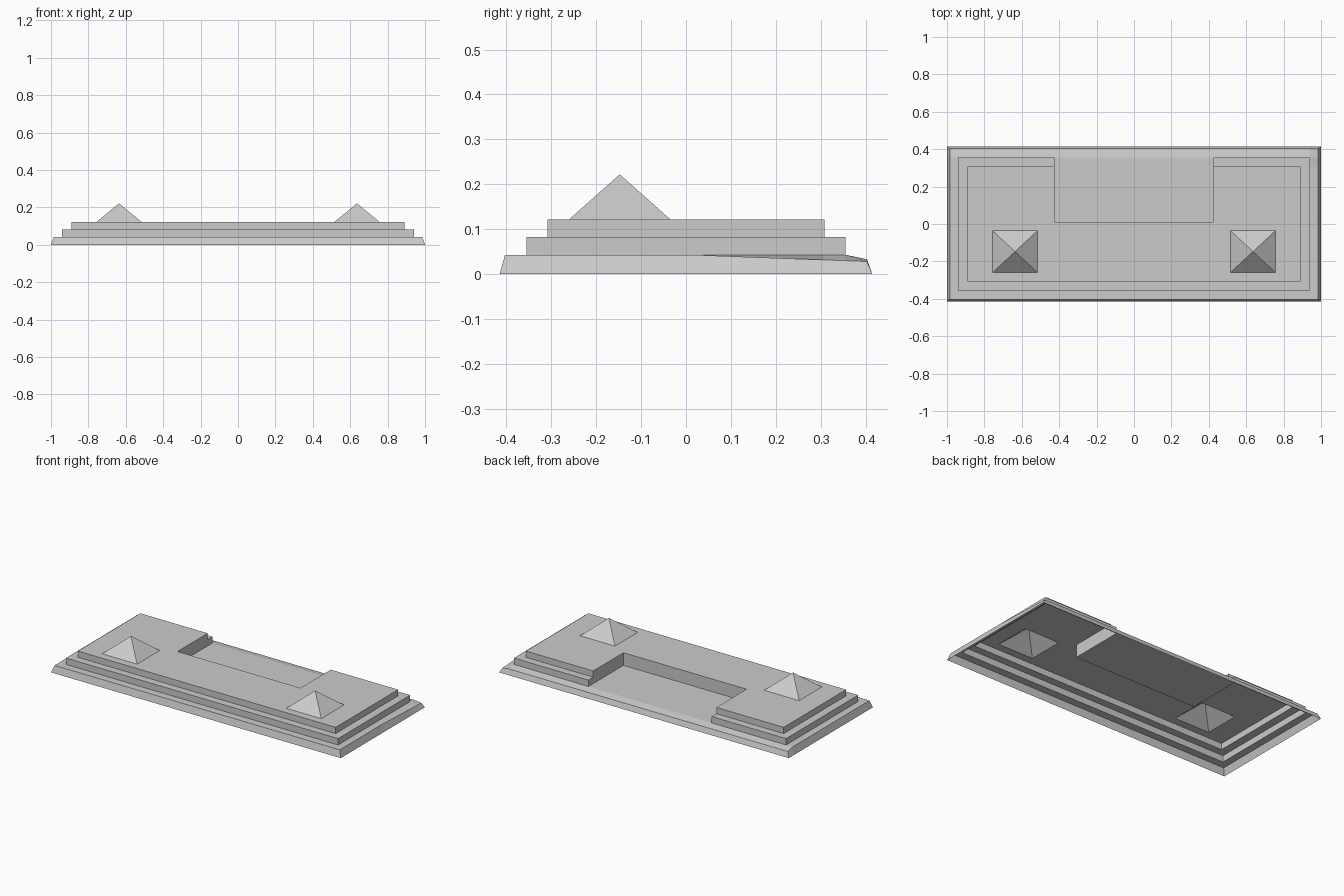
import bpy, bmesh

if "Cube" in bpy.data.objects:
    bpy.data.objects.remove(bpy.data.objects["Cube"])

# Plan grid lines and terrace heights (open-bottomed shell)
XS = [-0.985, -0.94, -0.89, -0.757, -0.515, -0.425, 0.425, 0.515, 0.757, 0.89, 0.94, 0.985]
YS = [-0.403, -0.355, -0.308, -0.26, -0.035, 0.01, 0.308, 0.355, 0.403]
LEVELS = [0.043, 0.083, 0.122]
APEX = 0.222


def level(x, y):
    if abs(x) < 0.425 and y > 0.01:          # notch open to the back
        return 0
    if abs(x) < 0.89 and abs(y) < 0.308:
        return 2
    if abs(x) < 0.94 and abs(y) < 0.355:
        return 1
    return 0


def point(x, y, lv):
    z = LEVELS[lv]
    if lv == 0 and y > 0.4:                  # back ledge slopes down
        z = 0.033
    if lv == 0 and x > 0.98 and y > 0.01:    # sagging back right edge
        z = 0.043 - 0.015 * (y - 0.01) / 0.393
    return (x, y, z)


bm = bmesh.new()


def face(*pts):
    bm.faces.new([bm.verts.new(p) for p in pts])


def wall(a, b, l0, l1):
    for k in range(min(l0, l1), max(l0, l1)):
        face(point(*a, k), point(*b, k), point(*b, k + 1), point(*a, k + 1))


mid = lambda v, i: (v[i] + v[i + 1]) / 2
nx, ny = len(XS) - 1, len(YS) - 1
for i in range(nx):
    for j in range(ny):
        x0, x1, y0, y1 = XS[i], XS[i + 1], YS[j], YS[j + 1]
        cx, cy = mid(XS, i), mid(YS, j)
        lv = level(cx, cy)
        ring = [point(x, y, lv) for x, y in ((x0, y0), (x1, y0), (x1, y1), (x0, y1))]
        # Pyramids replace two cells of the top terrace
        if 0.515 < abs(cx) < 0.757 and -0.26 < cy < -0.035:
            for k in range(4):
                face(ring[k], ring[(k + 1) % 4], (cx, cy, APEX))
        else:
            face(*ring)
        # Step risers
        if i + 1 < nx:
            wall((x1, y0), (x1, y1), lv, level(mid(XS, i + 1), cy))
        if j + 1 < ny:
            wall((x0, y1), (x1, y1), lv, level(cx, mid(YS, j + 1)))

# Sloping skirt down to the ground
foot = lambda x, y: (x / 0.985, y * 0.415 / 0.403, 0)
for y in (YS[0], YS[-1]):
    for a, b in zip(XS, XS[1:]):
        face(point(a, y, 0), point(b, y, 0), foot(b, y), foot(a, y))
for x in (XS[0], XS[-1]):
    for a, b in zip(YS, YS[1:]):
        face(point(x, a, 0), point(x, b, 0), foot(x, b), foot(x, a))

# Weld, and turn the shell outwards
bmesh.ops.remove_doubles(bm, verts=bm.verts, dist=1e-5)
bmesh.ops.recalc_face_normals(bm, faces=bm.faces)
if sum(f.normal.z * f.calc_area() for f in bm.faces) < 0:
    bmesh.ops.reverse_faces(bm, faces=bm.faces)

mesh = bpy.data.meshes.new("stepped_base")
bm.to_mesh(mesh)
bm.free()
bpy.context.collection.objects.link(bpy.data.objects.new("stepped_base", mesh))
